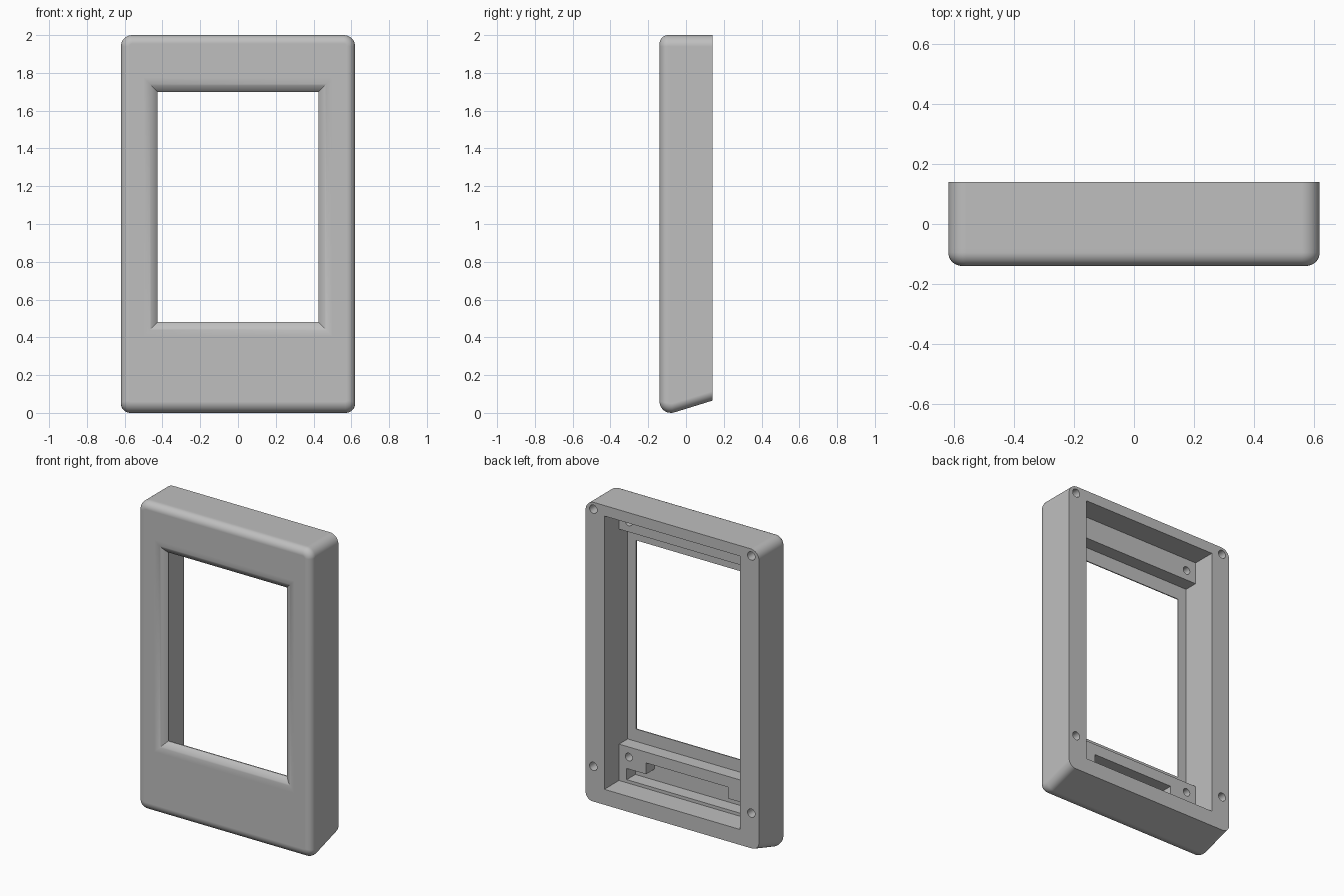
import bpy, bmesh
from math import sin, cos, pi, sqrt, radians
from mathutils import Matrix

cube = bpy.data.objects.get("Cube")
if cube:
    bpy.data.objects.remove(cube, do_unlink=True)

grey = bpy.data.materials.new("light grey")
grey.use_nodes = True
colour = (0.52, 0.52, 0.52, 1)
grey.diffuse_color = colour
grey.node_tree.nodes["Principled BSDF"].inputs["Base Color"].default_value = colour

FRONT, BACK = -0.14, 0.14
HALF_W, HEIGHT = 0.62, 2.0
INNER_FRONT = -0.098      # inside face of the thin front wall
BAR_BACK = -0.01          # back face of the mounting bars
CAVITY_X = 0.486


def make_object(name, bm):
    bmesh.ops.recalc_face_normals(bm, faces=bm.faces)
    mesh = bpy.data.meshes.new(name)
    bm.to_mesh(mesh)
    bm.free()
    mesh.materials.append(grey)
    obj = bpy.data.objects.new(name, mesh)
    bpy.context.collection.objects.link(obj)
    return obj


def loft(name, rings):
    """Solid through a list of equal-length point rings, capped at both ends."""
    bm = bmesh.new()
    loops = [[bm.verts.new(p) for p in ring] for ring in rings]
    for a, b in zip(loops, loops[1:]):
        for i in range(len(a)):
            j = (i + 1) % len(a)
            bm.faces.new((a[i], a[j], b[j], b[i]))
    bm.faces.new(loops[0])
    bm.faces.new(loops[-1])
    return make_object(name, bm)


def rectangle(y, half_x, z0, z1):
    return [(-half_x, y, z0), (half_x, y, z0), (half_x, y, z1), (-half_x, y, z1)]


def box(name, half_x, y0, y1, z0, z1):
    return loft(name, [rectangle(y, half_x, z0, z1) for y in (y0, y1)])


def peg(name, x, z, radius, y0, y1):
    bm = bmesh.new()
    place = Matrix.Translation((x, (y0 + y1) / 2, z)) @ Matrix.Rotation(pi / 2, 4, 'X')
    bmesh.ops.create_cone(bm, cap_ends=True, segments=24, radius1=radius,
                          radius2=radius, depth=y1 - y0, matrix=place)
    return make_object(name, bm)


# Outer shell: rounded outlines stacked from front to back
EDGE, CHIN, SLOPE = 0.045, 0.06, 0.308


def underside(y):
    """Rounded chin at the front, then a slope rising to the back."""
    if y < FRONT + CHIN * 1.29:
        return CHIN - sqrt(max(0, CHIN ** 2 - (y - FRONT - CHIN) ** 2))
    return 0.065 + SLOPE * (y - BACK)


def outline(y):
    lead = max(0, FRONT + EDGE - y)
    inset = EDGE - sqrt(max(0, EDGE ** 2 - lead ** 2))
    w, top, low = HALF_W - inset, HEIGHT - inset, underside(y)
    r_top, r_low = 0.06 - inset, 0.05 - inset
    corners = [(w - r_top, top - r_top, r_top, 0), (r_top - w, top - r_top, r_top, 1),
               (r_low - w, low + r_low, r_low, 2), (w - r_low, low + r_low, r_low, 3)]
    steps = 8
    return [(cx + r * cos((q + k / steps) * pi / 2), y,
             cz + r * sin((q + k / steps) * pi / 2))
            for cx, cz, r, q in corners for k in range(steps + 1)]


slices = [FRONT + EDGE * (1 - cos(k * pi / 16)) for k in range(9)]
slices += [-0.08, -0.071, -0.062, BACK]
frame = loft("display_frame", [outline(y) for y in slices])

# Window opening with a rounded, mitred lip
LIP, LIP_R = 0.075, 0.098
window_rings = []
for k in range(10):
    u = LIP * (1 - k / 9)
    y = FRONT + LIP_R - sqrt(LIP_R ** 2 - (LIP - u) ** 2)
    window_rings.append(rectangle(y, 0.425 + u, 0.48 - u, 1.70 + u))
window_rings.insert(0, rectangle(FRONT - 0.05, 0.425 + LIP, 0.48 - LIP, 1.70 + LIP))
window_rings.append(rectangle(0, 0.425, 0.48, 1.70))

# Back recess, deeper between the two mounting bars, with a stepped slot below
cutters = [
    box("recess_cutter", CAVITY_X, BAR_BACK, 0.2, 0.165, 1.932),
    box("deep_recess_cutter", CAVITY_X, INNER_FRONT, 0.05, 0.40, 1.79),
    loft("window_cutter", window_rings),
    box("slot_cutter", 0.431, INNER_FRONT, 0.05, 0.185, 0.257),
    box("slot_step_cutter", 0.293, INNER_FRONT, 0.05, 0.22, 0.33),
]

# Screw holes in the frame corners and in the bars
for side in (-1, 1):
    for z in (0.292, 1.955):
        cutters.append(peg("corner_hole_cutter", side * 0.565, z, 0.027, 0.03, 0.2))
    for z in (0.335, 1.855):
        cutters.append(peg("bar_hole_cutter", side * 0.416, z, 0.025, -0.08, 0.05))

bpy.ops.object.select_all(action='DESELECT')
frame.select_set(True)
bpy.context.view_layer.objects.active = frame
for cutter in cutters:
    cutter.hide_render = True
    cut = frame.modifiers.new("cut", 'BOOLEAN')
    cut.operation = 'DIFFERENCE'
    cut.solver = 'EXACT'
    cut.object = cutter
    bpy.ops.object.modifier_apply(modifier=cut.name)
    bpy.data.objects.remove(cutter, do_unlink=True)

# Smooth rounded edges, crisp corners
bpy.ops.object.shade_smooth_by_angle(angle=radians(30))
weighted = frame.modifiers.new("weighted_normals", 'WEIGHTED_NORMAL')
weighted.keep_sharp = True
